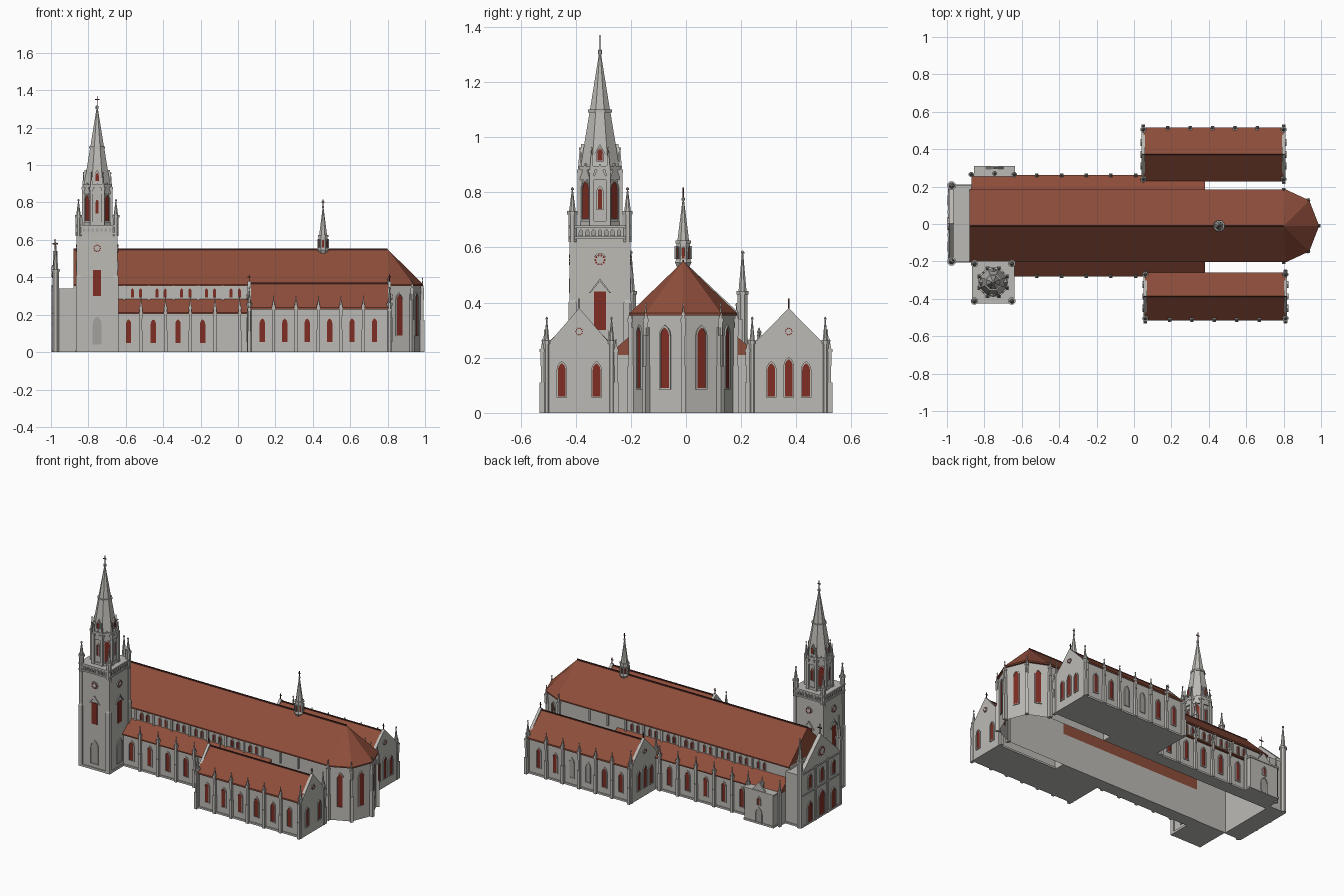
import bpy, bmesh
from math import sin, cos, pi, radians, atan2, hypot
from mathutils import Vector

if "Cube" in bpy.data.objects:
    bpy.data.objects.remove(bpy.data.objects["Cube"])

COLORS = {"pale_stone": (0.50, 0.49, 0.46), "roof_tile": (0.27, 0.075, 0.043),
          "red_glass": (0.21, 0.026, 0.017), "dark_trim": (0.07, 0.02, 0.017),
          "grey_recess": (0.36, 0.355, 0.335)}
MATS = []
for name, rgb in COLORS.items():
    m = bpy.data.materials.new(name)
    m.use_nodes = True
    m.diffuse_color = (*rgb, 1)
    m.node_tree.nodes["Principled BSDF"].inputs["Base Color"].default_value = (*rgb, 1)
    MATS.append(m)
STONE, ROOF, GLASS, TRIM, RECESS = range(5)
SOUTH, NORTH, EAST, WEST = -pi / 2, pi / 2, 0, pi


class Part:
    """One named object gathered from lofted solids."""
    def __init__(self, name):
        self.name, self.bm = name, bmesh.new()

    def loft(self, rings, mat=STONE, bottom=True, top=True):
        cache = {}

        def vert(p):
            key = tuple(round(c, 5) for c in p)
            if key not in cache:
                cache[key] = self.bm.verts.new(p)
            return cache[key]
        rows = [[vert(p) for p in r] for r in rings]
        n = len(rows[0])
        loops = [[a[i], a[(i + 1) % n], b[(i + 1) % n], b[i]]
                 for a, b in zip(rows, rows[1:]) for i in range(n)]
        loops += [rows[0]] * bottom + [rows[-1]] * top
        for loop in loops:
            loop = list(dict.fromkeys(loop))
            if len(loop) > 2 and not self.bm.faces.get(loop):
                self.bm.faces.new(loop).material_index = mat

    def box(self, x0, x1, y0, y1, z0, z1, mat=STONE):
        self.loft([[(x0, y0, z), (x1, y0, z), (x1, y1, z), (x0, y1, z)] for z in (z0, z1)], mat)

    def column(self, x, y, steps, n=8, mat=STONE):
        """Stack of (z, apothem) rings; flat sides face the axes."""
        k = 1 / cos(pi / n)
        angles = [2 * pi * (i + .5) / n for i in range(n)]
        self.loft([[(x + r * k * cos(a), y + r * k * sin(a), z) for a in angles] for z, r in steps], mat)

    def along_x(self, x0, x1, profile, mat=STONE):
        self.loft([[(x, y, z) for y, z in profile] for x in (x0, x1)], mat)

    def plates(self, p, a, layers, mat=STONE, caps=True):
        """Upright outlines (u, v) at set depths, facing direction a."""
        out, side = Vector((cos(a), sin(a), 0)), Vector((-sin(a), cos(a), 0))
        self.loft([[Vector(p) + side * u + out * d + Vector((0, 0, v)) for u, v in o]
                   for o, d in layers], mat, caps, caps)

    def block(self, p, a, w, h, d0, d1, mat=STONE):
        o = [(-w, 0), (w, 0), (w, h), (-w, h)]
        self.plates(p, a, [(o, d0), (o, d1)], mat)

    def window(self, p, a, w, h, mat=GLASS, frame=.005):
        inner, outer = arch(w, h), [(u, v - frame) for u, v in arch(w + frame, h + 2.6 * frame)]
        self.plates(p, a, [(inner, -.002), (inner, .002)], mat)
        self.plates(p, a, [(outer, -.002), (outer, .006), (inner, .006), (inner, -.002)], caps=False)

    def rose(self, p, a, r):
        ring = circle(r)
        self.plates(p, a, [(ring, -.002), (ring, .004)])
        for i in range(10):
            t = 2 * pi * i / 10
            petal = circle(r * .17, r * .7 * cos(t), r * .7 * sin(t), 6)
            self.plates(p, a, [(petal, 0), (petal, .006)], GLASS)

    def turret(self, x, y, r, z0, z1, top, n=8):
        self.column(x, y, [(z0, r), (z1, r), (z1, r * 1.25), (z1 + .012, r * 1.25),
                           (z1 + .012, r * .8), (top - .012, r * .14), (top - .012, r * .35),
                           (top - .006, r * .35), (top, 0)], n)

    def buttress(self, x, y, a, h, top):
        self.block((x, y, 0), a, .009, h * .55, -.01, .018)
        self.block((x, y, 0), a, .007, h, -.01, .013)
        self.turret(x + .008 * cos(a), y + .008 * sin(a), .0075, h - .03, h + .02, top, 4)

    def cross(self, x, y, z, h):
        self.box(x - .002, x + .002, y - .002, y + .002, z, z + h, TRIM)
        self.box(x - h * .2, x + h * .2, y - .002, y + .002, z + h * .62, z + h * .7, TRIM)

    def done(self):
        bmesh.ops.recalc_face_normals(self.bm, faces=self.bm.faces)
        me = bpy.data.meshes.new(self.name)
        self.bm.to_mesh(me)
        self.bm.free()
        for m in MATS:
            me.materials.append(m)
        bpy.context.collection.objects.link(bpy.data.objects.new(self.name, me))


def arch(w, h):
    s = h - 3 ** .5 * w
    right = [(2 * w * cos(radians(t)) - w, s + 2 * w * sin(radians(t))) for t in (0, 20, 40, 60)]
    return [(-w, 0), (w, 0)] + right + [(-u, v) for u, v in right[-2::-1]]


def circle(r, u=0, v=0, n=16):
    return [(u + r * cos(2 * pi * i / n), v + r * sin(2 * pi * i / n)) for i in range(n)]


def gable(y0, y1, eave, ridge):
    return [(y0, 0), (y1, 0), (y1, eave), ((y0 + y1) / 2, ridge), (y0, eave)]


# Nave and polygonal choir, open underneath
MID = -.01
half = [(.80, .185), (.925, .13), (.978, 0)]
choir = [(x, MID - y) for x, y in half] + [(x, MID + y) for x, y in half[-2::-1]]
plan = [(-.88, MID - .185)] + choir + [(-.88, MID + .185)]
nave = Part("nave_walls")
nave.loft([[(x, y, z) for x, y in plan] for z in (0, .365)], bottom=False)
for (x0, y0), (x1, y1) in zip(choir, choir[1:]):
    a = atan2(x0 - x1, y1 - y0)
    nave.window(((x0 + x1) / 2, (y0 + y1) / 2, .09), a, .017, .22)
for x, y in choir:
    nave.buttress(x, y, atan2(y - MID, (x - .8) + 1e-4), .31, .40)
for a, y in ((SOUTH, MID - .185), (NORTH, MID + .185)):
    for i in range(10):
        x = -.675 + i * .132
        nave.block((x + .066, y, .28), a, .006, .08, -.005, .008)
        if x < .35:
            for dx in (-.022, .022):
                nave.window((x + dx, y, .293), a, .008, .048, frame=.003)
nave.done()

roof = Part("nave_roof")
eaves = [(x + (.012 if x > .79 else 0), MID + (y - MID) * 1.05, .362) for x, y in plan]
ridge = [(-.88, MID, .55)] + [(.80, MID, .55)] * len(choir) + [(-.88, MID, .55)]
roof.loft([[(x, y, .354) for x, y, z in eaves], eaves, ridge], ROOF, top=False)
roof.box(-.88, .80, MID - .003, MID + .003, .545, .555, TRIM)
roof.done()

# Side aisles with lean-to roofs
for label, s, wall, outer, a, start in (("right", -1, -.195, -.272, SOUTH, -.65),
                                        ("left", 1, .175, .252, NORTH, -.87)):
    aisle = Part(label + "_aisle")
    aisle.box(start, .38, *sorted((wall, outer)), 0, .21)
    aisle.box(start, .38, *sorted((wall, outer + s * .006)), 0, .012)
    aisle.along_x(start, .38, [(wall, .205), (outer + s * .01, .205), (outer + s * .01, .212),
                               (wall, .285)], ROOF)
    for i in range(5):
        x = -.585 + i * .132
        if i < 4 or s > 0:
            aisle.window((x, outer, .05), a, .014, .125)
        aisle.buttress(x + .066, outer, a, .21, .30)
    aisle.done()

# Two gabled side chapels
for label, x0, x1, y0, y1, a, back in (("right", .06, .81, -.505, -.27, SOUTH, False),
                                       ("left", .05, .80, .24, .505, NORTH, True)):
    mid, outer = (y0 + y1) / 2, (y1 if back else y0)
    ch = Part(label + "_chapel")
    ch.along_x(x0, x1, gable(y0, y1, .235, .35))
    ch.box(x0 - .006, x1 + .006, y0 - .006, y1 + .006, 0, .012)
    ch.along_x(x0, x1, [(y0 - .012, .228), (mid, .355), (y1 + .012, .228),
                        (y1 + .012, .238), (mid, .367), (y0 - .012, .238)], ROOF)
    ch.box(x0, x1, mid - .003, mid + .003, .36, .371, TRIM)
    for x, face in ((x0, WEST), (x1, EAST)):
        ch.along_x(x - .009, x + .009, gable(y0, y1, .245, .38))
        ch.cross(x, mid, .375, .04)
        wall = x + (.009 if face == EAST else -.009)
        ch.rose((wall, mid, .295), face, .017)
        for dy in ((-.063, 0, .063) if back else (-.063, .063)):
            ch.window((wall, mid + dy, .06), face, .014, .135 if dy == 0 else .12)
        for y in (y0, y1):
            ch.turret(x, y, .012, 0, .25, .35)
            ch.buttress(x, y + (.008 if y == y1 else -.008), NORTH if y == y1 else SOUTH, .2, .27)
    for i in range(6):
        x = x0 + .07 + i * .12
        ch.window((x, outer, .055), a, .014, .125, RECESS if back and i in (2, 3) else GLASS)
        if i < 5:
            ch.buttress(x + .06, outer, a, .22, .305)
    ch.done()

# West front with gabled screen and corner turrets
west = Part("west_front")
west.box(-.97, -.87, -.2, .205, 0, .34)
west.along_x(-.99, -.965, gable(-.2, .205, .35, .54))
west.box(-.994, -.87, -.205, .21, 0, .012)
west.cross(-.978, .002, .53, .075)
west.rose((-.99, .002, .43), WEST, .035)
west.box(-.995, -.985, -.2, .205, .205, .213)
west.box(-.995, -.985, -.2, .205, .345, .353)
for y in (-.2, .205):
    west.turret(-.975, y, .018, 0, .43, .59)
for y in (-.12, .002, .125):
    west.window((-.99, y, .235), WEST, .016, .09)
    west.window((-.99, y, .012), WEST, .03 if abs(y) < .01 else .022, .16 if abs(y) < .01 else .13)
for y in (-.06, .065):
    west.block((-.99, y, 0), WEST, .008, .36, -.005, .007)
west.done()

# North porch
porch = Part("left_porch")
porch.box(-.85, -.64, .24, .305, 0, .215)
porch.box(-.855, -.635, .24, .31, 0, .012)
porch.box(-.855, -.635, .24, .31, .207, .218)
porch.window((-.745, .305, .012), NORTH, .02, .09, RECESS)
porch.window((-.745, .305, .125), NORTH, .01, .05)
pediment = [(-.05, 0), (.05, 0), (0, .06)]
porch.plates((-.745, .295, .215), NORTH, [(pediment, 0), (pediment, .01)])
porch.turret(-.745, .27, .01, .21, .25, .30)
for x in (-.87, -.64):
    porch.turret(x, .265, .011, 0, .22, .31)
porch.done()

# Bell tower: square shaft
TX, TY, TW = -.753, -.312, .107
tower = Part("tower_shaft")
tower.column(TX, TY, [(0, .113), (.014, .113), (.014, TW), (.40, TW), (.63, TW - .002),
                      (.63, .113), (.64, .113), (.64, TW), (.67, TW), (.67, .113), (.68, .113)], 4)
for sx in (-1, 1):
    for sy in (-1, 1):
        x, y = TX + sx * .1, TY + sy * .1
        tower.column(x, y, [(0, .014), (.40, .014), (.41, .010), (.63, .010)], 4)
        tower.turret(x, y, .015, .62, .72, .82)
hood = [(-.04, 0), (-.034, 0), (0, .042), (.034, 0), (.04, 0), (0, .052)]
for a in (SOUTH, EAST, NORTH, WEST):
    x, y = TX + TW * cos(a), TY + TW * sin(a)
    tower.block((x, y, .30), a, .021, .14, -.002, .003, GLASS)
    tower.plates((x, y, .435), a, [(hood, -.002), (hood, .006)])
    tower.window((x, y, .04), a, .024, .15, RECESS)
    tower.rose((x, y, .555), a, .024)
    for i in range(-3, 4):
        u = i * .023
        tower.window((x - u * sin(a), y + u * cos(a), .644), a, .006, .02, RECESS, .002)
tower.done()

# Octagonal belfry and spire
belfry = Part("tower_belfry")
belfry.column(TX, TY, [(.68, .077), (.695, .077), (.695, .07), (.88, .07), (.88, .079), (.895, .079)])
peak = [(-.027, 0), (.027, 0), (0, .06)]
for i in range(8):
    a = i * pi / 4
    x, y = TX + .07 * cos(a), TY + .07 * sin(a)
    wide = i % 2
    belfry.window((x, y, .705 if wide else .74), a, .017 if wide else .008, .135 if wide else .075)
    belfry.plates((x, y, .845), a, [(peak, -.002), (peak, .008)])
    b = a + pi / 8
    belfry.turret(TX + .079 * cos(b), TY + .079 * sin(b), .0085, .68, .87, .965, 4)
belfry.done()

spire = Part("tower_spire")
spire.column(TX, TY, [(.895, .07), (1.09, .038), (1.09, .043), (1.1, .043), (1.1, .036), (1.30, .004),
                      (1.30, .008), (1.315, .008), (1.32, .002)])
dormer = [(-.02, 0), (.02, 0), (.02, .05), (0, .085), (-.02, .05)]
for a in (SOUTH, EAST, NORTH, WEST):
    x, y = TX + .068 * cos(a), TY + .068 * sin(a)
    spire.plates((x, y, .89), a, [(dormer, -.03), (dormer, 0)])
    spire.window((x, y, .915), a, .009, .043, frame=.003)
spire.cross(TX, TY, 1.31, .06)
spire.done()

# Ridge turret over the crossing
fleche = Part("ridge_turret")
FX = .455
fleche.column(FX, MID, [(.52, .018), (.545, .03), (.555, .026), (.615, .024), (.615, .028), (.625, .028),
                        (.625, .021), (.77, .003), (.77, .006), (.778, .006), (.785, .001)])
for i in range(8):
    a = i * pi / 4
    fleche.window((FX + .025 * cos(a), MID + .025 * sin(a), .56), a, .005, .042, frame=.002)
fleche.cross(FX, MID, .775, .042)
fleche.done()
